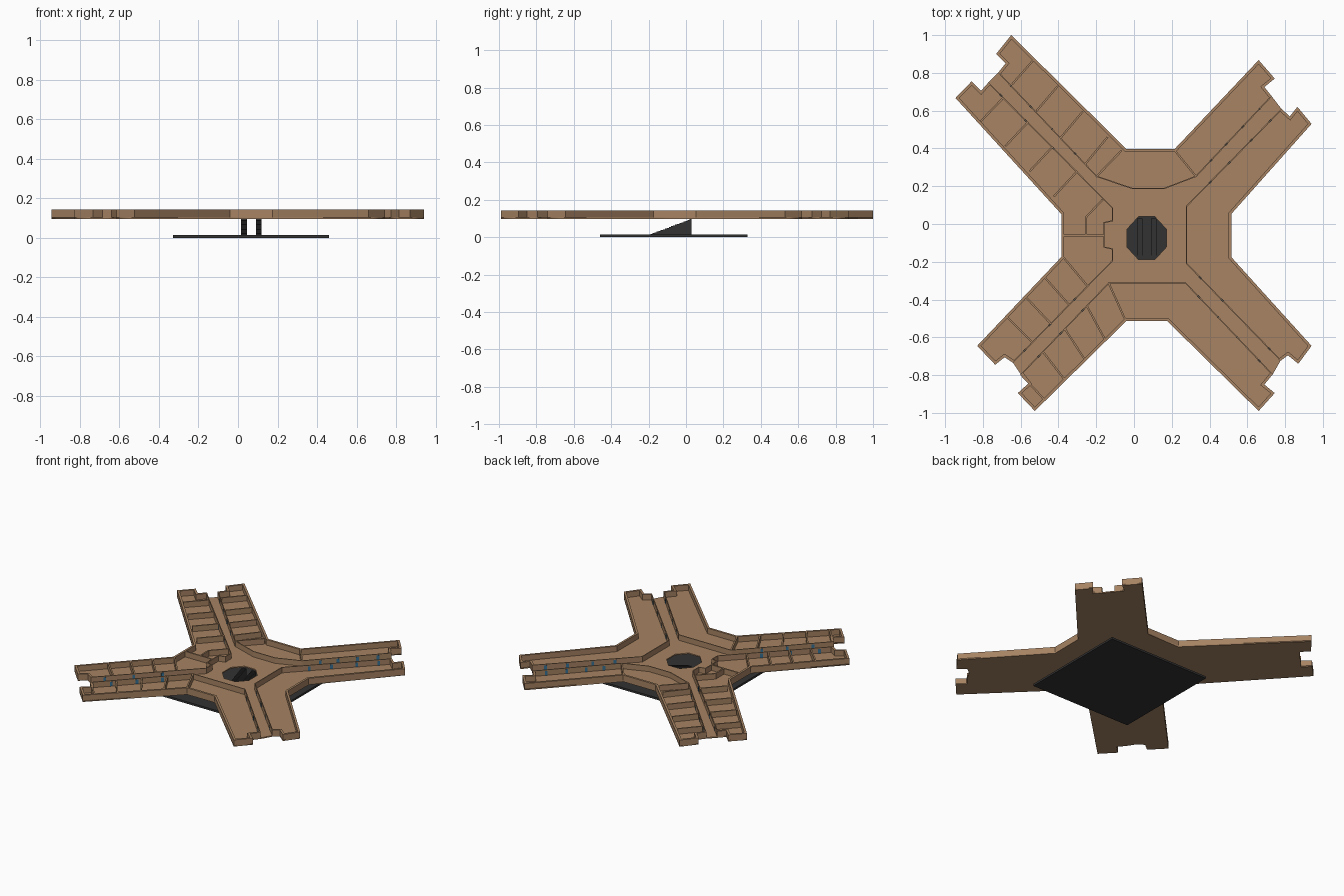
import bpy, bmesh, math
from mathutils import Vector

if "Cube" in bpy.data.objects:
    bpy.data.objects.remove(bpy.data.objects["Cube"])

Z_UNDER, Z_FLOOR, Z_TOP = 0.096, 0.104, 0.143


def material(name, rgb):
    m = bpy.data.materials.new(name)
    m.diffuse_color = (*rgb, 1)
    m.use_nodes = True
    m.node_tree.nodes["Principled BSDF"].inputs["Base Color"].default_value = m.diffuse_color
    return m


TAN = material("tan deck", (0.385, 0.228, 0.125))
DARK = material("charcoal", (0.032, 0.032, 0.032))
BLUE = material("door blue", (0.04, 0.17, 0.30))


def finish(name, bm, mat):
    bmesh.ops.recalc_face_normals(bm, faces=bm.faces)
    me = bpy.data.meshes.new(name)
    bm.to_mesh(me)
    bm.free()
    me.materials.append(mat)
    ob = bpy.data.objects.new(name, me)
    bpy.context.collection.objects.link(ob)
    return ob


def add_wall(bm, pts, left, right, z0=Z_FLOOR - 0.002, z1=Z_TOP):
    """Mitred wall strip along an open path."""
    p = [Vector(q) for q in pts]
    dirs = [(b - a).normalized() for a, b in zip(p, p[1:])]
    rings = []
    for i, q in enumerate(p):
        a, b = dirs[max(i - 1, 0)], dirs[min(i, len(dirs) - 1)]
        na, nb = Vector((-a.y, a.x)), Vector((-b.y, b.x))
        n = (na + nb).normalized()
        n /= max(n.dot(na), 0.4)
        l, r = q + n * left, q - n * right
        rings.append([bm.verts.new((v.x, v.y, z)) for v, z in
                      ((l, z0), (l, z1), (r, z1), (r, z0))])
    for s, t in zip(rings, rings[1:]):
        for k in range(4):
            bm.faces.new((s[k], s[(k + 1) % 4], t[(k + 1) % 4], t[k]))
    bm.faces.new(rings[0])
    bm.faces.new(rings[-1][::-1])


# Hull outline of the four blocks, counter-clockwise, between corridor mouths
north_out = [(.73, .675), (.69, .725), (.745, .77), (.66, .868), (.215, .397),
             (-.04, .397), (-.65, 1.0), (-.73, .90), (-.68, .85), (-.72, .80)]
west_out = [(-.77, .75), (-.81, .705), (-.86, .755), (-.945, .667), (-.385, .053),
            (-.385, -.175), (-.83, -.645), (-.735, -.745), (-.685, -.705), (-.64, -.735)]
south_out = [(-.60, -.795), (-.56, -.845), (-.615, -.895), (-.525, -.99), (-.04, -.513),
             (.175, -.513), (.66, -.99), (.745, -.895), (.69, -.85), (.735, -.795)]
east_out = [(.775, -.725), (.815, -.695), (.87, -.74), (.94, -.645), (.515, -.175),
            (.515, .053), (.94, .53), (.865, .62), (.825, .57), (.78, .61)]
outs = [north_out, west_out, south_out, east_out]

# Corridor side of each block
north_in = [(-.72, .80), (-.20, .25), (-.01, .185), (.16, .185), (.33, .25), (.73, .675)]
west_in = [(-.64, -.735), (-.11, -.195), (-.11, -.13), (-.155, -.12), (-.155, .005),
           (-.11, .015), (-.11, .085), (-.77, .75)]
south_in = [(.735, -.795), (.275, -.31), (-.135, -.31), (-.60, -.795)]
east_in = [(.78, .61), (.275, .095), (.275, -.21), (.775, -.725)]
ins = [north_in, west_in, south_in, east_in]

# Deck floor with the octagonal stairwell
cx, cy = 0.067, -0.075
hole = [(cx + .113 * math.cos(a), cy + .123 * math.sin(a))
        for a in (math.pi / 8 + k * math.pi / 4 for k in range(8))]
cu = bpy.data.curves.new("floor_outline", 'CURVE')
cu.dimensions = '2D'
cu.fill_mode = 'BOTH'
cu.extrude = (Z_FLOOR - Z_UNDER) / 2
for loop in (sum(outs, []), hole):
    sp = cu.splines.new('POLY')
    sp.points.add(len(loop) - 1)
    for pt, q in zip(sp.points, loop):
        pt.co = (*q, 0, 1)
    sp.use_cyclic_u = True
tmp = bpy.data.objects.new("floor_outline", cu)
bpy.context.collection.objects.link(tmp)
bpy.context.view_layer.update()
me = bpy.data.meshes.new_from_object(
    tmp.evaluated_get(bpy.context.evaluated_depsgraph_get()))
bpy.data.objects.remove(tmp)
bm = bmesh.new()
bm.from_mesh(me)
bmesh.ops.remove_doubles(bm, verts=bm.verts, dist=1e-5)
bmesh.ops.translate(bm, verts=bm.verts, vec=(0, 0, (Z_FLOOR + Z_UNDER) / 2))
finish("deck_floor", bm, TAN)

# Outer hull walls, thickness to the inside, down to the underside
bm = bmesh.new()
for path in outs:
    add_wall(bm, path, 0.015, 0, Z_UNDER)
finish("hull_walls", bm, TAN)

# Corridor walls
bm = bmesh.new()
for path in ins:
    add_wall(bm, path, 0.006, 0)
finish("corridor_walls", bm, TAN)

# Room partitions: (first divider, last divider, count) spaced along each arm
bm = bmesh.new()
rows = [
    ((-.645, .74), (-.535, .865), (-.26, .315), (-.14, .46), 4),       # northwest, upper
    ((-.69, .67), (-.81, .545), (-.30, .28), (-.425, .145), 4),        # northwest, lower
    ((-.535, -.63), (-.675, -.49), (-.245, -.33), (-.375, -.175), 4),  # southwest, upper
    ((-.60, -.795), (-.47, -.935), (-.135, -.31), (-.045, -.51), 5),   # southwest, lower
]
for a0, b0, a1, b1, n in rows:
    for i in range(n):
        t = i / (n - 1)
        add_wall(bm, [Vector(a0).lerp(Vector(a1), t),
                      Vector(b0).lerp(Vector(b1), t)], 0.005, 0.005)
for path in ([(-.20, .25), (-.065, .39)], [(.33, .25), (.215, .39)],
             [(-.375, -.06), (-.155, -.06)],
             [(-.255, -.06), (-.255, .035), (-.165, .13)]):
    add_wall(bm, path, 0.005, 0.005)
finish("room_partitions", bm, TAN)

# Doors set into the corridor walls: (start, end, fractions along the wall)
bm = bmesh.new()
doors = [
    (north_in[0], north_in[1], (.12, .33, .55, .78)),
    (north_in[4], north_in[5], (.2, .4, .62, .85)),
    (west_in[0], west_in[1], (.12, .37, .62)),
    (west_in[6], west_in[7], (.25, .48, .7, .9)),
    (south_in[0], south_in[1], (.15, .4, .62, .85)),
    (south_in[2], south_in[3], (.3, .55, .8)),
    (east_in[0], east_in[1], (.12, .32, .55, .75)),
    (east_in[2], east_in[3], (.15, .38, .65, .88)),
]
for a, b, fracs in doors:
    a, b = Vector(a), Vector(b)
    d = (b - a).normalized() * 0.009
    for f in fracs:
        c = a.lerp(b, f)
        add_wall(bm, [c - d, c + d], 0.0075, 0.0015, Z_FLOOR, Z_FLOOR + 0.031)
finish("doors", bm, BLUE)

# Square ground plate
bm = bmesh.new()
add_wall(bm, [(-.328, -.065), (.46, -.065)], 0.394, 0.394, 0, 0.014)
finish("ground_plate", bm, DARK)

# Two stepped ramps from the plate up to the stairwell
STEPS, Y0, Y1, Z0 = 20, -.19, .03, .013
for name, x0, x1 in (("left_stair", .015, .045), ("right_stair", .09, .12)):
    bm = bmesh.new()
    prof = [(Y0, Z0)]
    for i in range(STEPS):
        z = Z0 + (Z_UNDER - Z0) * (i + 1) / STEPS
        prof += [(Y0 + (Y1 - Y0) * i / STEPS, z), (Y0 + (Y1 - Y0) * (i + 1) / STEPS, z)]
    prof.append((Y1, Z0))
    face = bm.faces.new([bm.verts.new((x0, y, z)) for y, z in prof])
    ext = bmesh.ops.extrude_face_region(bm, geom=[face])
    bmesh.ops.translate(bm, vec=(x1 - x0, 0, 0),
                        verts=[v for v in ext["geom"] if isinstance(v, bmesh.types.BMVert)])
    bmesh.ops.remove_doubles(bm, verts=bm.verts, dist=1e-6)
    finish(name, bm, DARK)
